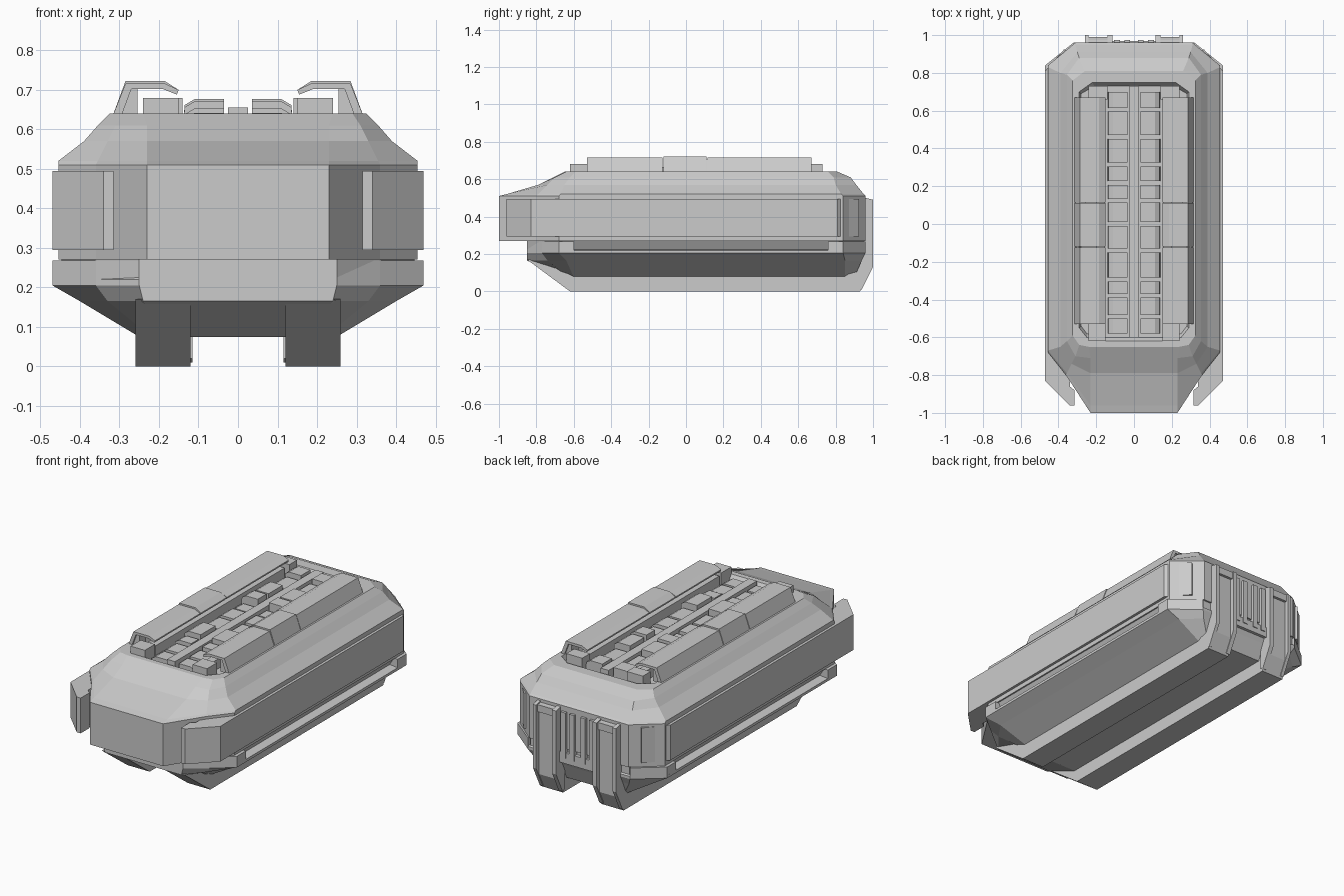
import bpy, bmesh, random

if "Cube" in bpy.data.objects:
    bpy.data.objects.remove(bpy.data.objects["Cube"])

random.seed(4)


def make(name, bm):
    bmesh.ops.recalc_face_normals(bm, faces=bm.faces[:])
    me = bpy.data.meshes.new(name)
    bm.to_mesh(me)
    bm.free()
    ob = bpy.data.objects.new(name, me)
    bpy.context.collection.objects.link(ob)
    return ob


def mirror(ob):
    m = ob.modifiers.new("mirror", "MIRROR")
    m.use_axis[0] = True
    return ob


def stack(name, levels):
    """Loft symmetric plan outlines (right half given front to back) over z."""
    bm = bmesh.new()
    rings = []
    for z, half in levels:
        pts = half + [(-x, y) for x, y in reversed(half)]
        rings.append([bm.verts.new((x, y, z)) for x, y in pts])
    for a, b in zip(rings, rings[1:]):
        n = len(a)
        for i in range(n):
            j = (i + 1) % n
            bm.faces.new((a[i], a[j], b[j], b[i]))
    bm.faces.new(rings[0])
    bm.faces.new(rings[-1])
    return make(name, bm)


def prism(name, pts, axis, lo, hi):
    """Extrude a 2D profile along an axis: the other two axes keep their order."""
    def place(p, d):
        c = list(p)
        c.insert(axis, d)
        return c
    bm = bmesh.new()
    a = [bm.verts.new(place(p, lo)) for p in pts]
    b = [bm.verts.new(place(p, hi)) for p in pts]
    n = len(a)
    for i in range(n):
        j = (i + 1) % n
        bm.faces.new((a[i], a[j], b[j], b[i]))
    bm.faces.new(a)
    bm.faces.new(b)
    return make(name, bm)


def box(name, x0, x1, y0, y1, z0, z1):
    return prism(name, [(x0, y0), (x1, y0), (x1, y1), (x0, y1)], 2, z0, z1)


# Upper hull: chamfered plan, sloping shoulders, sunken deck on top
belt = [(.23, -1), (.36, -.80), (.455, -.68), (.455, .84), (.31, .96)]
stack("upper_hull", [
    (.27, belt),
    (.51, belt),
    (.52, [(.23, -.96), (.355, -.79), (.455, -.67), (.455, .83), (.31, .95)]),
    (.57, [(.23, -.79), (.33, -.74), (.39, -.65), (.39, .80), (.30, .91)]),
    (.61, [(.23, -.71), (.31, -.70), (.355, -.62), (.355, .79), (.29, .88)]),
    (.64, [(.24, -.65), (.29, -.64), (.325, -.59), (.325, .76), (.26, .81)]),
    (.64, [(.20, -.62), (.25, -.60), (.29, -.55), (.29, .70), (.22, .75)]),
    (.61, [(.20, -.60), (.25, -.58), (.28, -.54), (.28, .69), (.21, .73)]),
])

# Lower hull: flange all round, side slot above it, sloping belly below
flange = [(.25, -.85), (.36, -.77), (.47, -.68), (.47, .84), (.32, .96)]
stack("lower_hull", [
    (.075, [(.18, -.64), (.22, -.63), (.25, -.60), (.25, .85), (.24, .90)]),
    (.165, [(.24, -.85), (.33, -.74), (.40, -.64), (.40, .85), (.30, .94)]),
    (.205, flange),
    (.22, flange),
    (.225, [(.25, -.85), (.35, -.76), (.42, -.66), (.42, .80), (.31, .95)]),
    (.275, [(.25, -.85), (.36, -.77), (.45, -.66), (.45, .82), (.31, .95)]),
])
# Flange end blocks that close the side slot front and rear
mirror(prism("flange_front", [(.25, -.85), (.36, -.77), (.47, -.68), (.47, -.60), (.30, -.60)],
             2, .215, .268))
mirror(prism("flange_rear", [(.30, .76), (.47, .76), (.47, .84), (.32, .96)], 2, .215, .268))

# Side pods with angled ends
mirror(prism("side_pod", [(.315, -.96), (.34, -.96), (.47, -.83), (.47, .81),
                          (.37, .925), (.34, .90), (.34, -.86), (.315, -.88)], 2, .295, .495))

# Bottom skids, each running up into a rear post
mirror(prism("skid", [(-.85, .17), (-.62, 0), (.93, 0), (.975, .09), (.975, .49),
                      (.90, .50), (.90, .17)], 0, .12, .26))
fin = [(.92, .02), (.94, .01), (1, .13), (1, .49), (.96, .50), (.92, .50)]
for name, x0, x1 in (("post_inner_fin", .115, .14), ("post_outer_fin", .24, .26)):
    mirror(prism(name, fin, 0, x0, x1))
mirror(box("post_cap", .14, .24, .95, .99, .45, .49))

# Back ribs between the posts
for x in (0.02, .075):
    mirror(box("back_rib", x, x + .03, .93, .975, .22, .48))
box("back_sill", -.12, .12, .90, .97, .19, .25)

# Folded armour plates along both sides of the deck, with a raised middle
for y0, y1, top in ((-.53, -.125, .716), (-.12, .11, .722), (.115, .67, .716)):
    mirror(prism("deck_plate", [(.317, .635), (.285, top), (.185, top), (.15, .70),
                                (.155, .688), (.19, .702), (.27, .702), (.295, .635)],
                 1, y0, y1))
for y in (-.52, .06, .60):
    mirror(prism("plate_bracket", [(.255, .63), (.315, .63), (.288, .705), (.255, .705)],
                 1, y, y + .06))
mirror(box("front_latch", .15, .24, -.62, -.53, .61, .68))
mirror(box("rear_latch", .14, .24, .66, .73, .61, .68))

# Deck machinery: centre spine, long ducts and varied small blocks
box("deck_spine", -.025, .025, -.60, .73, .60, .655)
mirror(box("deck_duct", .155, .20, -.52, .64, .60, .665))
y = -.58
while y < .64:
    d = random.uniform(.08, .16)
    h = random.uniform(.635, .68)
    mirror(prism("deck_block", [(.035, .60), (.14, .60), (.135, h - .015), (.11, h), (.035, h)],
                 1, y, y + d - .02))
    y += d
